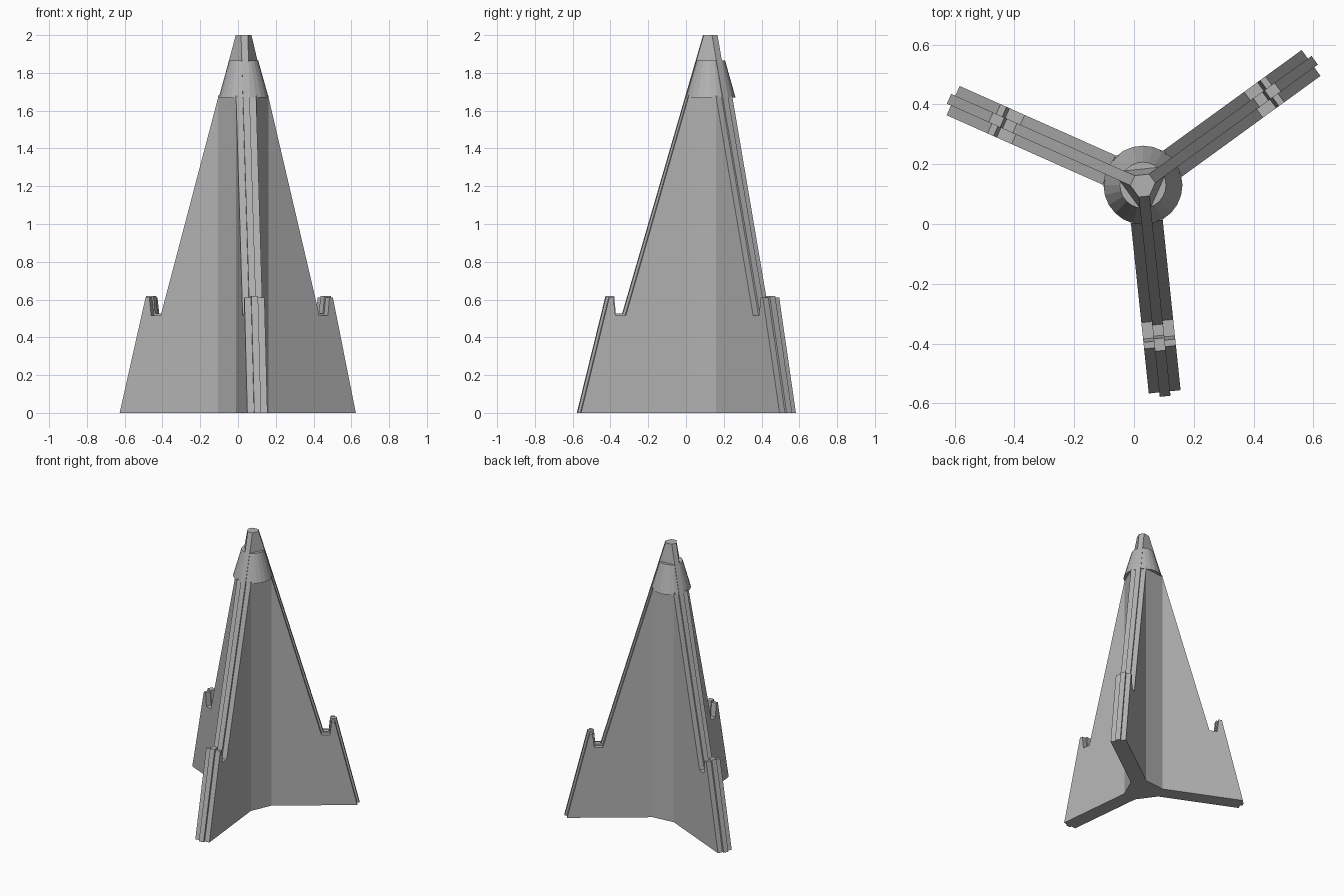
import bpy, bmesh, math
from mathutils import Matrix, Vector

if "Cube" in bpy.data.objects:
    bpy.data.objects.remove(bpy.data.objects["Cube"])

grey = bpy.data.materials.new("plain_grey")
grey.use_nodes = True
colour = (0.45, 0.45, 0.45, 1)
grey.diffuse_color = colour
grey.node_tree.nodes["Principled BSDF"].inputs["Base Color"].default_value = colour

CENTRE = Vector((0.03, 0.13, 0))
FINS = {"front": -84, "left": 36, "right": 156}
SLAB = 0.0535      # half thickness of a whole fin
RIB = 0.018        # half thickness of its centre rib


def add_object(name, bm):
    bmesh.ops.recalc_face_normals(bm, faces=bm.faces)
    mesh = bpy.data.meshes.new(name)
    bm.to_mesh(mesh)
    bm.free()
    mesh.materials.append(grey)
    obj = bpy.data.objects.new(name, mesh)
    obj.location = CENTRE
    bpy.context.collection.objects.link(obj)
    return obj


def fin_plate(name, profile, half, angle):
    """Extrude a radius/height outline to a plate and turn it outward."""
    bm = bmesh.new()
    face = bm.faces.new([bm.verts.new((r, -half, z)) for r, z in profile])
    ext = bmesh.ops.extrude_face_region(bm, geom=[face])
    moved = [v for v in ext["geom"] if isinstance(v, bmesh.types.BMVert)]
    bmesh.ops.translate(bm, verts=moved, vec=(0, 2 * half, 0))
    bm.transform(Matrix.Rotation(math.radians(angle), 4, "Z"))
    return add_object(name, bm)


def six_sided(name, half, levels):
    """Loft a six-sided column through (radius, height) levels."""
    bm = bmesh.new()
    rings = []
    for r, z in levels:
        ring = []
        for angle in sorted(FINS.values()):
            turn = Matrix.Rotation(math.radians(angle), 3, "Z")
            ring += [bm.verts.new(turn @ Vector((r, s * half, z))) for s in (-1, 1)]
        rings.append(ring)
    for low, high in zip(rings, rings[1:]):
        for i in range(6):
            j = (i + 1) % 6
            bm.faces.new((low[i], low[j], high[j], high[i]))
    bm.faces.new(rings[0])
    bm.faces.new(rings[-1])
    return add_object(name, bm)


# Fins: a thick slab with a notch, and a thin rib standing proud of its edge
slab_outline = [(0, 0), (0.695, 0), (0.545, 0.61), (0.523, 0.61),
                (0.512, 0.515), (0.457, 0.515), (0.124, 1.67), (0, 1.67)]
rib_outline = [(0, 0), (0.71, 0), (0.557, 0.62), (0.515, 0.62),
               (0.506, 0.525), (0.469, 0.525), (0.038, 2), (0, 2)]
for side, angle in FINS.items():
    fin_plate(side + "_fin", slab_outline, SLAB, angle)
    fin_plate(side + "_fin_rib", rib_outline, RIB, angle)

# Central column and tapered nose
six_sided("core", SLAB, [(0.124, 0), (0.124, 1.68)])
six_sided("nose", RIB, [(0.078, 1.86), (0.038, 2)])

# Conical collar
bm = bmesh.new()
bmesh.ops.create_cone(bm, cap_ends=True, segments=24, radius1=0.132,
                      radius2=0.077, depth=0.195)
bmesh.ops.translate(bm, verts=bm.verts, vec=(0, 0, 1.7675))
add_object("collar", bm)
